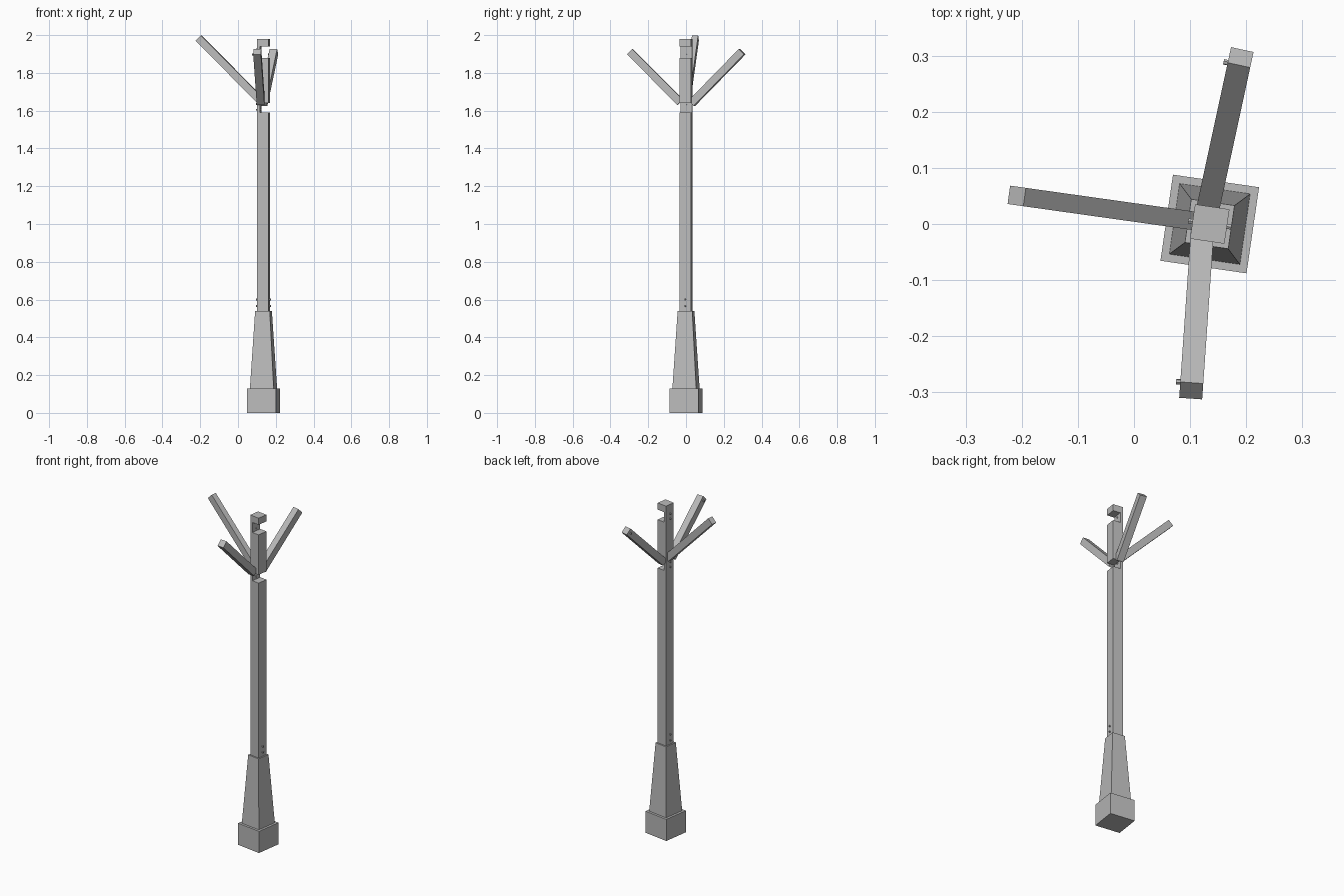
import bpy, bmesh, math
from mathutils import Matrix, Vector

if "Cube" in bpy.data.objects:
    bpy.data.objects.remove(bpy.data.objects["Cube"])

grey = bpy.data.materials.new("plain grey")
grey.use_nodes = True
COLOUR = (0.5, 0.5, 0.5, 1)
grey.diffuse_color = COLOUR
grey.node_tree.nodes["Principled BSDF"].inputs["Base Color"].default_value = COLOUR

# Frame of the slightly turned post
POST = Matrix.Translation((0.135, 0, 0)) @ Matrix.Rotation(math.radians(-8.3), 4, 'Z')
HALF = 0.031


def finish(name, bm, matrix):
    bm.transform(matrix)
    bmesh.ops.recalc_face_normals(bm, faces=bm.faces[:])
    mesh = bpy.data.meshes.new(name)
    bm.to_mesh(mesh)
    bm.free()
    mesh.materials.append(grey)
    obj = bpy.data.objects.new(name, mesh)
    bpy.context.collection.objects.link(obj)
    return obj


def block(name, bottom, top, low, high):
    """Square block with its own bottom and top widths."""
    bm = bmesh.new()
    bmesh.ops.create_cube(bm, size=1)
    for v in bm.verts:
        width = top if v.co.z > 0 else bottom
        v.co = (v.co.x * width, v.co.y * width, high if v.co.z > 0 else low)
    return finish(name, bm, POST)


def bolt(name, start, end, radius, matrix):
    """Small six-sided bolt between two points."""
    start, end = Vector(start), Vector(end)
    axis = end - start
    bm = bmesh.new()
    bmesh.ops.create_cone(bm, cap_ends=True, segments=6, radius1=radius,
                          radius2=radius, depth=axis.length)
    turn = axis.to_track_quat('Z', 'Y').to_matrix().to_4x4()
    return finish(name, bm, matrix @ Matrix.Translation((start + end) / 2) @ turn)


def arm(name, tip, heading, reach, width, thick=0.04):
    """Square-cut bar rising at 45 degrees to its tip; returns its frame."""
    a = math.radians(heading)
    out = Vector((math.cos(a), math.sin(a), 1)).normalized()
    side = Vector((-math.sin(a), math.cos(a), 0))
    up = out.cross(side)
    frame = Matrix((out, side, up)).transposed().to_4x4()
    frame.translation = tip
    length = reach * math.sqrt(2)
    bm = bmesh.new()
    bmesh.ops.create_cube(bm, size=1)
    bm.transform(Matrix.Translation((-length / 2, 0, 0))
                 @ Matrix.Diagonal((length, width, thick, 1)))
    finish(name, bm, frame)
    return frame


# Foot and tapered plinth
block("foot", 0.155, 0.155, 0, 0.13)
block("plinth", 0.127, 0.078, 0.13, 0.54)

# Post with two slots on one side, leaving a thin back strip
strip = -HALF + 0.016
outline = [(-HALF, 0.54), (HALF, 0.54)]
for low, high in ((1.59, 1.64), (1.88, 1.94)):
    outline += [(HALF, low), (strip, low), (strip, high), (HALF, high)]
outline += [(HALF, 1.98), (-HALF, 1.98)]
bm = bmesh.new()
face = bm.faces.new([bm.verts.new((x, -HALF, z)) for x, z in outline])
extruded = bmesh.ops.extrude_face_region(bm, geom=[face])["geom"]
bmesh.ops.translate(bm, vec=(0, 2 * HALF, 0),
                    verts=[g for g in extruded if isinstance(g, bmesh.types.BMVert)])
finish("post", bm, POST)

# Three rising arms
arm("side_arm", (-0.209, 0.05, 1.985), 172, 0.325, 0.033)
back = arm("back_arm", (0.19, 0.297, 1.912), 77.8, 0.272, 0.041)
front = arm("front_arm", (0.102, -0.297, 1.912), 266, 0.267, 0.041)

# Bolts on the arm tips, the lower post and the strip
for name, frame, s in (("back_arm_bolt", back, 1), ("front_arm_bolt", front, -1)):
    bolt(name, (-0.02, s * 0.015, 0), (-0.02, s * 0.028, 0), 0.005, frame)
for z in (0.565, 0.6):
    bolt("lower_bolt", (-HALF - 0.008, 0, z), (HALF + 0.008, 0, z), 0.005, POST)
for z in (1.605, 1.635, 1.895, 1.925):
    bolt("strip_bolt", (-HALF - 0.008, 0, z), (strip + 0.004, 0, z), 0.005, POST)
